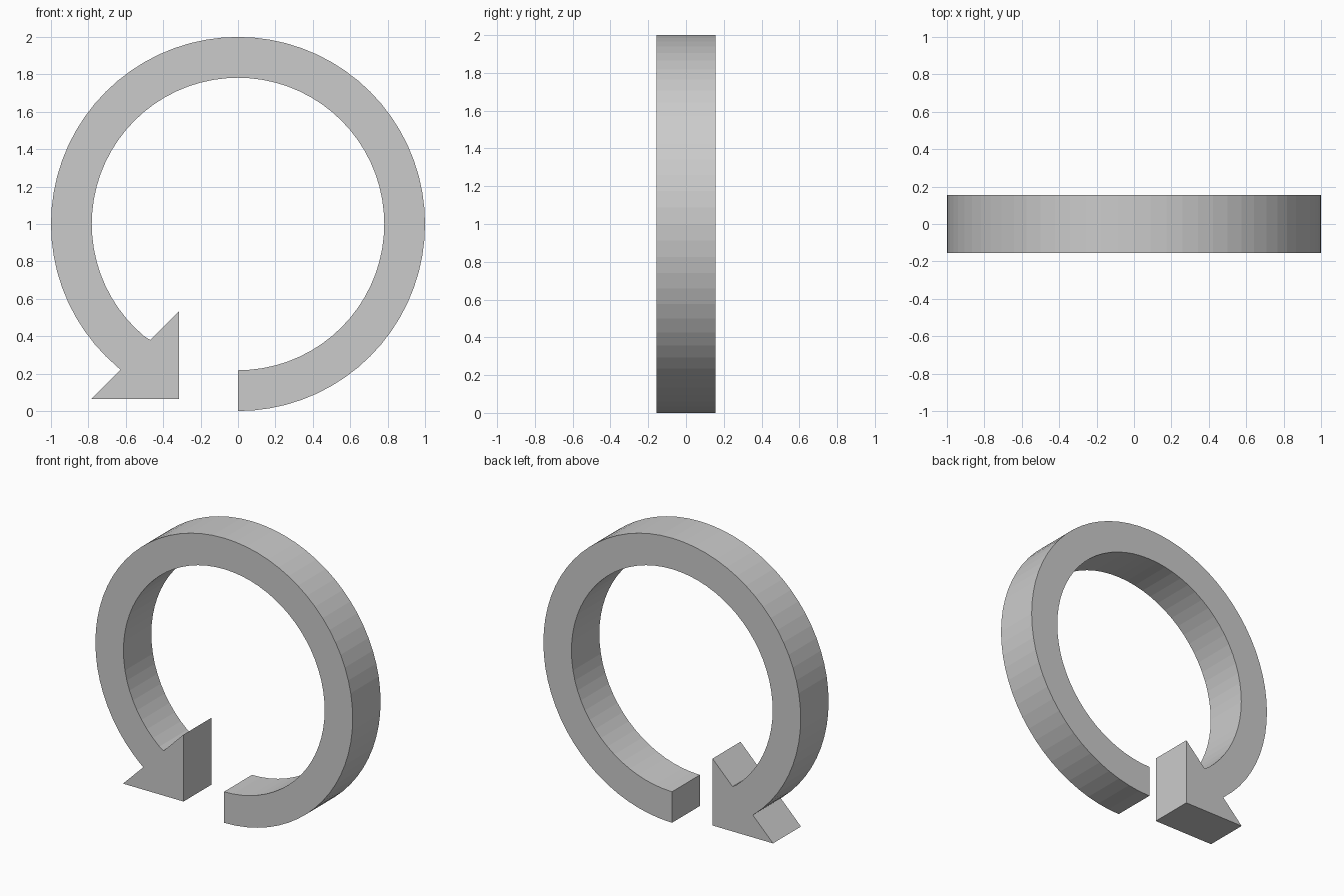
import bpy
import bmesh
from math import radians, cos, sin

if "Cube" in bpy.data.objects:
    bpy.data.objects.remove(bpy.data.objects["Cube"])

OUTER, INNER, HALF_DEPTH = 1.0, 0.782, 0.155
CENTRE_Z = 1.0

bm = bmesh.new()


def vert(x, z):
    return bm.verts.new((x, -HALF_DEPTH, z))


def on_circle(radius, degrees):
    a = radians(degrees)
    return vert(radius * cos(a), CENTRE_Z + radius * sin(a))


# Ring band: starts at the bottom and runs round in 5 degree steps
angles = range(-90, 231, 5)
outer = [on_circle(OUTER, a) for a in angles]
inner = [on_circle(INNER, a) for a in angles]

# Last pair lies on the slanted back edge of the arrow head
outer.append(vert(-0.628, 0.222))
inner.append(vert(-0.470, 0.380))

for i in range(len(outer) - 1):
    bm.faces.new((outer[i], outer[i + 1], inner[i + 1], inner[i]))

# Arrow head: right triangle sharing the end edge of the band
tip = [vert(-0.785, 0.065), vert(-0.315, 0.065), vert(-0.315, 0.535)]
bm.faces.new((outer[-1], *tip, inner[-1]))

# Extrude the front outline to the back
ext = bmesh.ops.extrude_face_region(bm, geom=bm.faces[:])
moved = [g for g in ext["geom"] if isinstance(g, bmesh.types.BMVert)]
bmesh.ops.translate(bm, verts=moved, vec=(0, 2 * HALF_DEPTH, 0))
bmesh.ops.recalc_face_normals(bm, faces=bm.faces[:])

mesh = bpy.data.meshes.new("circular_arrow")
bm.to_mesh(mesh)
bm.free()
arrow = bpy.data.objects.new("circular_arrow", mesh)
bpy.context.collection.objects.link(arrow)
